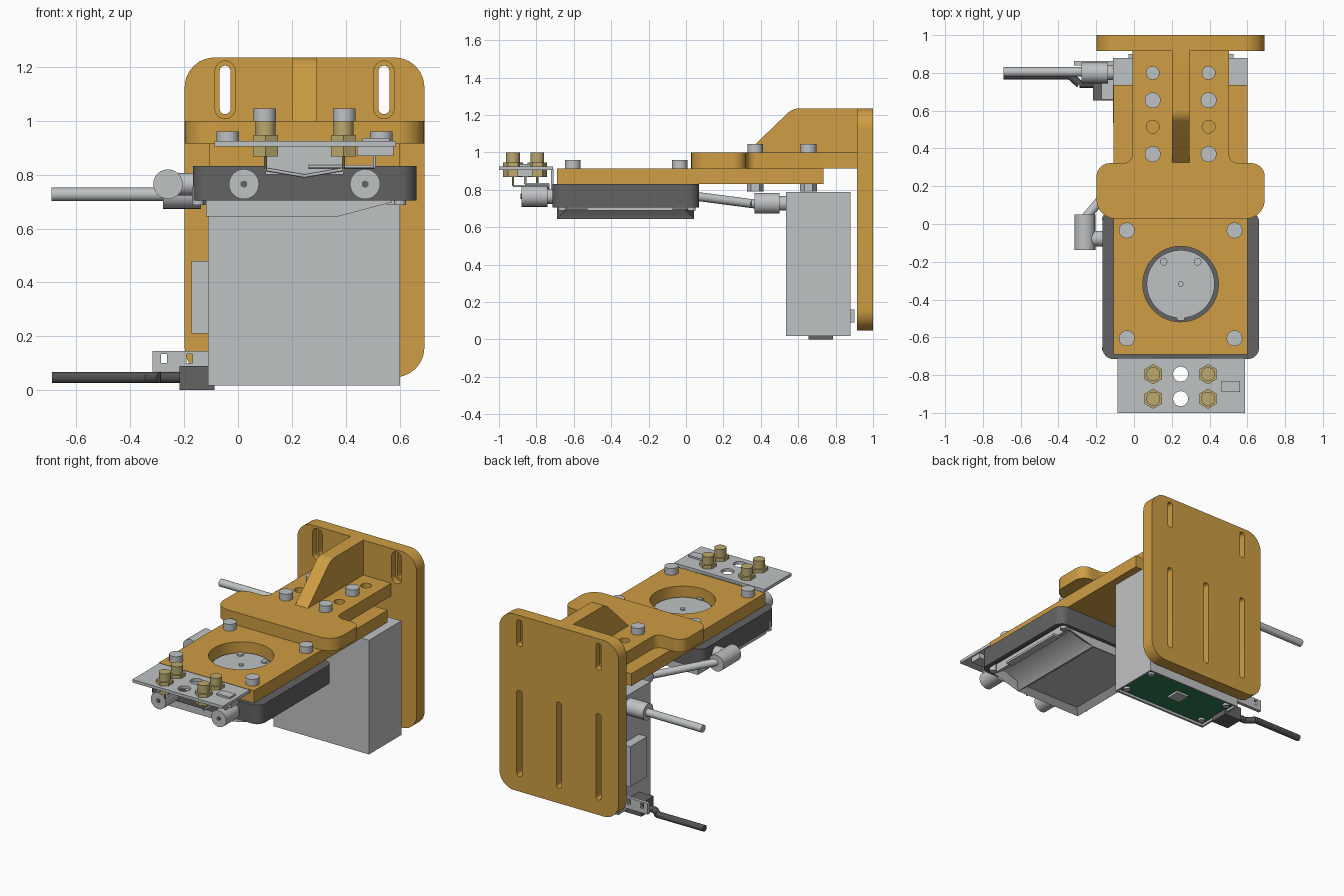
import bpy, bmesh, math
from mathutils import Vector, Matrix

if "Cube" in bpy.data.objects:
    bpy.data.objects.remove(bpy.data.objects["Cube"])


def material(name, rgb):
    m = bpy.data.materials.new(name)
    m.diffuse_color = (*rgb, 1)
    m.use_nodes = True
    m.node_tree.nodes["Principled BSDF"].inputs["Base Color"].default_value = m.diffuse_color
    return m


GOLD = material("gold orange", (0.62, 0.34, 0.056))
GRAY = material("light gray", (0.52, 0.54, 0.55))
DARK = material("dark gray", (0.125, 0.125, 0.128))
BRASS = material("brass", (0.50, 0.40, 0.16))
GREEN = material("board green", (0.03, 0.20, 0.08))
BLACK = material("cable black", (0.085, 0.085, 0.087))


# ---- outline helpers -------------------------------------------------
def rounded(points, steps=8):
    """Closed outline from (x, y, radius) corners."""
    out = []
    for i, (x, y, r) in enumerate(points):
        p = Vector((x, y))
        if r == 0:
            out.append(p)
            continue
        a = (Vector(points[i - 1][:2]) - p).normalized()
        b = (Vector(points[(i + 1) % len(points)][:2]) - p).normalized()
        half = a.angle(b) / 2
        start, end = p + a * r / math.tan(half), p + b * r / math.tan(half)
        c = p + (a + b).normalized() * r / math.sin(half)
        for k in range(steps + 1):
            d = (start - c).lerp(end - c, k / steps)
            out.append(c + d.normalized() * r)
    return out


def rect(x0, x1, y0, y1, r=0):
    return rounded([(x0, y0, r), (x1, y0, r), (x1, y1, r), (x0, y1, r)])


def circle(x, y, r, n=28):
    return [Vector((x + r * math.cos(2 * math.pi * i / n),
                    y + r * math.sin(2 * math.pi * i / n))) for i in range(n)]


def slot(x, z0, z1, w):
    return rect(x - w / 2, x + w / 2, z0, z1, w / 2 - 0.0005)


# ---- solid helpers ---------------------------------------------------
AXES = {"Z": Matrix.Identity(4),
        "Y": Matrix(((1, 0, 0, 0), (0, 0, 1, 0), (0, 1, 0, 0), (0, 0, 0, 1))),
        "X": Matrix(((0, 0, 1, 0), (1, 0, 0, 0), (0, 1, 0, 0), (0, 0, 0, 1)))}


def plate(name, loops, lo, hi, mat, axis="Z"):
    """Extrude an outline (first loop) with holes (other loops)."""
    cu = bpy.data.curves.new(name, "CURVE")
    cu.dimensions, cu.fill_mode, cu.extrude = "2D", "BOTH", (hi - lo) / 2
    for loop in loops:
        s = cu.splines.new("POLY")
        s.points.add(len(loop) - 1)
        for pt, v in zip(s.points, loop):
            pt.co = (v.x, v.y, 0, 1)
        s.use_cyclic_u = True
    tmp = bpy.data.objects.new(name, cu)
    bpy.context.collection.objects.link(tmp)
    bpy.context.view_layer.update()
    me = bpy.data.meshes.new_from_object(
        tmp.evaluated_get(bpy.context.evaluated_depsgraph_get()))
    bpy.data.objects.remove(tmp)
    bm = bmesh.new()
    bm.from_mesh(me)
    bm.transform(AXES[axis] @ Matrix.Translation((0, 0, (lo + hi) / 2)))
    bmesh.ops.remove_doubles(bm, verts=bm.verts, dist=1e-5)
    return finish(name, bm, mat)


def finish(name, bm, mat):
    bmesh.ops.recalc_face_normals(bm, faces=bm.faces)
    me = bpy.data.meshes.new(name)
    bm.to_mesh(me)
    bm.free()
    me.materials.clear()
    me.materials.append(mat)
    ob = bpy.data.objects.new(name, me)
    bpy.context.collection.objects.link(ob)
    return ob


def box(name, x, y, z, mat):
    bm = bmesh.new()
    bmesh.ops.create_cube(bm, size=1)
    for v in bm.verts:
        v.co = [(a + b) / 2 + c * (b - a) for (a, b), c in zip((x, y, z), v.co)]
    return finish(name, bm, mat)


def rod(name, p, q, r, mat, n=24):
    p, q = Vector(p), Vector(q)
    bm = bmesh.new()
    bmesh.ops.create_cone(bm, cap_ends=True, segments=n, radius1=r, radius2=r,
                          depth=(q - p).length)
    rot = (q - p).to_track_quat("Z", "Y").to_matrix().to_4x4()
    bm.transform(Matrix.Translation((p + q) / 2) @ rot)
    return finish(name, bm, mat)


def tube(name, pts, r, mat):
    for i in range(len(pts) - 1):
        rod(f"{name}_{i}", pts[i], pts[i + 1], r, mat, 16)


# ---- back mounting plate: counterbored upper slots, long lower slots --
back = rect(-0.2, 0.69, 0.048, 1.235, 0.11)
low = [slot(x, 0.15, 0.73, 0.04) for x in (-0.05, 0.245, 0.54)]
for tag, lo, hi, grow in (("front", 0.915, 0.955, 0.017), ("rear", 0.955, 1.0, 0)):
    top = [slot(x, 1.025 - grow, 1.205 + grow, 0.04 + 2 * grow) for x in (-0.05, 0.54)]
    plate("back_plate_" + tag, [back] + top + low, lo, hi, GOLD, "Y")

# ---- T-shaped arm and its rib -----------------------------------------
arm = rounded([(-0.2, 0.028, 0.1), (0.69, 0.028, 0.1), (0.69, 0.322, 0.07),
               (0.5, 0.322, 0.05), (0.5, 0.915, 0), (-0.01, 0.915, 0),
               (-0.01, 0.322, 0.05), (-0.2, 0.322, 0.07)])
plate("arm", [arm] + [circle(x, y, 0.034) for x in (0.097, 0.393) for y in (0.515, 0.8)],
      0.915, 1.0, GOLD)
plate("arm_rib", [rounded([(0.325, 1.0, 0), (0.915, 1.0, 0), (0.915, 1.235, 0),
                           (0.57, 1.235, 0.09)])], 0.198, 0.292, GOLD, "X")

# ---- carrier plate with round window ----------------------------------
CX, CY = 0.245, -0.318
plate("carrier_plate", [rect(-0.11, 0.6, -0.69, 0.735), circle(CX, CY, 0.2, 48)],
      0.832, 0.915, GOLD)
rod("window_disc", (CX, CY, 0.82), (CX, CY, 0.85), 0.18, GRAY, 48)
for x, y, r in ((0.155, -0.2, 0.02), (0.335, -0.2, 0.02), (CX, CY, 0.015)):
    rod("disc_stud", (x, y, 0.85), (x, y, 0.86), r, GRAY, 16)
box("disc_notch", (0.225, 0.265), (-0.51, -0.49), (0.83, 0.856), GRAY)

# ---- bolts and nuts ----------------------------------------------------
for x in (-0.04, 0.53):
    for y in (-0.605, -0.034):
        rod("carrier_bolt", (x, y, 0.915), (x, y, 0.96), 0.042, GRAY)
for x in (0.097, 0.393):
    for y in (0.37, 0.655):
        rod("arm_bolt", (x, y, 1.0), (x, y, 1.045), 0.042, GRAY)
        rod("arm_nut", (x, y, 0.79), (x, y, 0.832), 0.045, GRAY, 6)

# ---- dark housing, hollow underneath ------------------------------------
shell = rect(-0.17, 0.66, -0.715, 0.07, 0.06)
plate("housing_top", [shell], 0.755, 0.832, DARK)
plate("housing_rim", [shell, rect(-0.14, 0.63, -0.685, 0.045, 0.04)], 0.705, 0.755, DARK)

# ---- gray sloped cover with recessed underside ---------------------------
cover_outline = [Vector(p) for p in ((-0.12, 0.755), (-0.12, 0.645), (0.37, 0.645),
                                     (0.57, 0.698), (0.57, 0.755))]
cover = plate("lower_cover", [cover_outline], -0.69, 0.043, GRAY, "Y")
bm = bmesh.new()
bm.from_mesh(cover.data)
for f in [f for f in bm.faces if f.normal.z < -0.9]:
    bmesh.ops.inset_individual(bm, faces=[f], thickness=0.06)
    f.normal_update()
    bmesh.ops.translate(bm, verts=f.verts, vec=(0, 0, 0.03))
bm.to_mesh(cover.data)
bm.free()
box("cover_side_bar", (0.55, 0.6), (-0.53, -0.07), (0.69, 0.705), GRAY)
for x in (-0.15, 0.6):
    for y in (-0.66, 0.03):
        rod("cover_screw", (x, y, 0.688), (x, y, 0.755), 0.022, GRAY, 16)

# ---- front fittings on the housing --------------------------------------
for x in (0.02, 0.47):
    rod("front_fitting", (x, -0.88, 0.765), (x, -0.74, 0.765), 0.056, GRAY)
    rod("front_fitting_neck", (x, -0.74, 0.765), (x, -0.7, 0.765), 0.04, GRAY)
    rod("fitting_socket", (x, -0.884, 0.765), (x, -0.88, 0.765), 0.014, DARK, 6)
for x in (0.14, 0.35):
    rod("front_plug", (x, -0.72, 0.768), (x, -0.7, 0.768), 0.032, DARK)

# ---- sensor plate with brass posts and wires ------------------------------
POSTS = [(x, y) for x in (0.1, 0.39) for y in (-0.925, -0.795)]
plate("sensor_plate", [rect(-0.09, 0.585, -1.0, -0.71)]
      + [circle(0.245, y, 0.04) for y in (-0.925, -0.795)]
      + [circle(x, y, 0.03) for x, y in POSTS], 0.905, 0.925, GRAY)
for x, y in POSTS:
    rod("post_nut", (x, y, 0.925), (x, y, 0.947), 0.053, BRASS, 6)
    rod("post", (x, y, 0.9), (x, y, 1.0), 0.037, BRASS)
    rod("post_base", (x, y, 0.868), (x, y, 0.905), 0.053, BRASS, 6)
    rod("post_pin", (x, y, 0.82), (x, y, 0.87), 0.006, BRASS, 8)
box("sensor_chip", (0.46, 0.56), (-0.89, -0.83), (0.925, 0.937), GRAY)
box("sensor_connector", (0.44, 0.575), (-0.9, -0.82), (0.87, 0.905), GRAY)
box("sensor_bracket", (0.1, 0.39), (-0.722, -0.708), (0.8, 0.91), GRAY)
for x in (0.1, 0.39):
    tube("signal_wire", [(x, -0.925, 0.82), (x, -0.735, 0.82), (0.245, -0.735, 0.795)],
         0.006, GRAY)
tube("sensor_wire", [(0.26, -0.735, 0.83), (0.505, -0.735, 0.83), (0.505, -0.86, 0.83),
                     (0.505, -0.86, 0.88)], 0.006, GRAY)

# ---- rear block with board recessed underneath -------------------------------
block = rect(-0.113, 0.6, 0.535, 0.88)
plate("rear_block", [block], 0.05, 0.787, GRAY)
plate("rear_block_rim", [block, rect(-0.1, 0.588, 0.55, 0.868)], 0.018, 0.05, GRAY)
box("board", (-0.1, 0.588), (0.55, 0.868), (0.034, 0.05), GREEN)
box("board_chip", (0.2, 0.29), (0.68, 0.77), (0.02, 0.034), GRAY)
for x in (-0.06, 0.55):
    for y in (0.59, 0.83):
        rod("board_screw", (x, y, 0.02), (x, y, 0.034), 0.022, GRAY, 16)
for x in (-0.015, 0.51):
    box("rear_clip", (x - 0.015, x + 0.015), (0.88, 0.9), (0.09, 0.16), GRAY)
box("side_box", (-0.175, -0.113), (0.66, 0.84), (0.21, 0.48), GRAY)

# ---- side tab, connector and cable -------------------------------------------
plate("side_tab", [rect(-0.32, -0.113, 0.07, 0.145)]
      + [rect(x - 0.011, x + 0.011, 0.1, 0.135) for x in (-0.277, -0.182)],
      0.84, 0.862, GRAY, "Y")
box("cable_connector", (-0.22, -0.09), (0.655, 0.785), (0, 0.09), DARK)
tube("cable", [(-0.692, 0.785, 0.047), (-0.34, 0.785, 0.047), (-0.29, 0.74, 0.047),
               (-0.2, 0.74, 0.047)], 0.021, BLACK)

# ---- fluid line: outlet, side elbow and link tube ---------------------------------
rod("outlet_tube", (-0.694, 0.805, 0.727), (-0.27, 0.805, 0.727), 0.025, GRAY)
rod("outlet_fitting", (-0.28, 0.8, 0.728), (-0.14, 0.8, 0.728), 0.055, GRAY)
rod("outlet_neck", (-0.14, 0.8, 0.728), (-0.1, 0.8, 0.728), 0.038, GRAY)
rod("side_elbow", (-0.262, -0.138, 0.765), (-0.262, 0.05, 0.765), 0.055, GRAY)
rod("side_elbow_neck", (-0.26, -0.078, 0.765), (-0.16, -0.078, 0.765), 0.042, GRAY)
tube("link_tube", [(-0.262, 0.03, 0.768), (0.02, 0.36, 0.725), (0.04, 0.4, 0.725)],
     0.024, GRAY)
rod("inlet_fitting", (0.04, 0.365, 0.728), (0.04, 0.5, 0.728), 0.056, GRAY)
rod("inlet_neck", (0.04, 0.5, 0.728), (0.04, 0.54, 0.728), 0.04, GRAY)

# ---- centre, then smooth shading with crisp edges --------------------------------
for ob in bpy.context.collection.objects:
    ob.location.x = 0.002
    ob.select_set(True)
    bpy.context.view_layer.objects.active = ob
bpy.ops.object.shade_smooth_by_angle(angle=math.radians(32))
